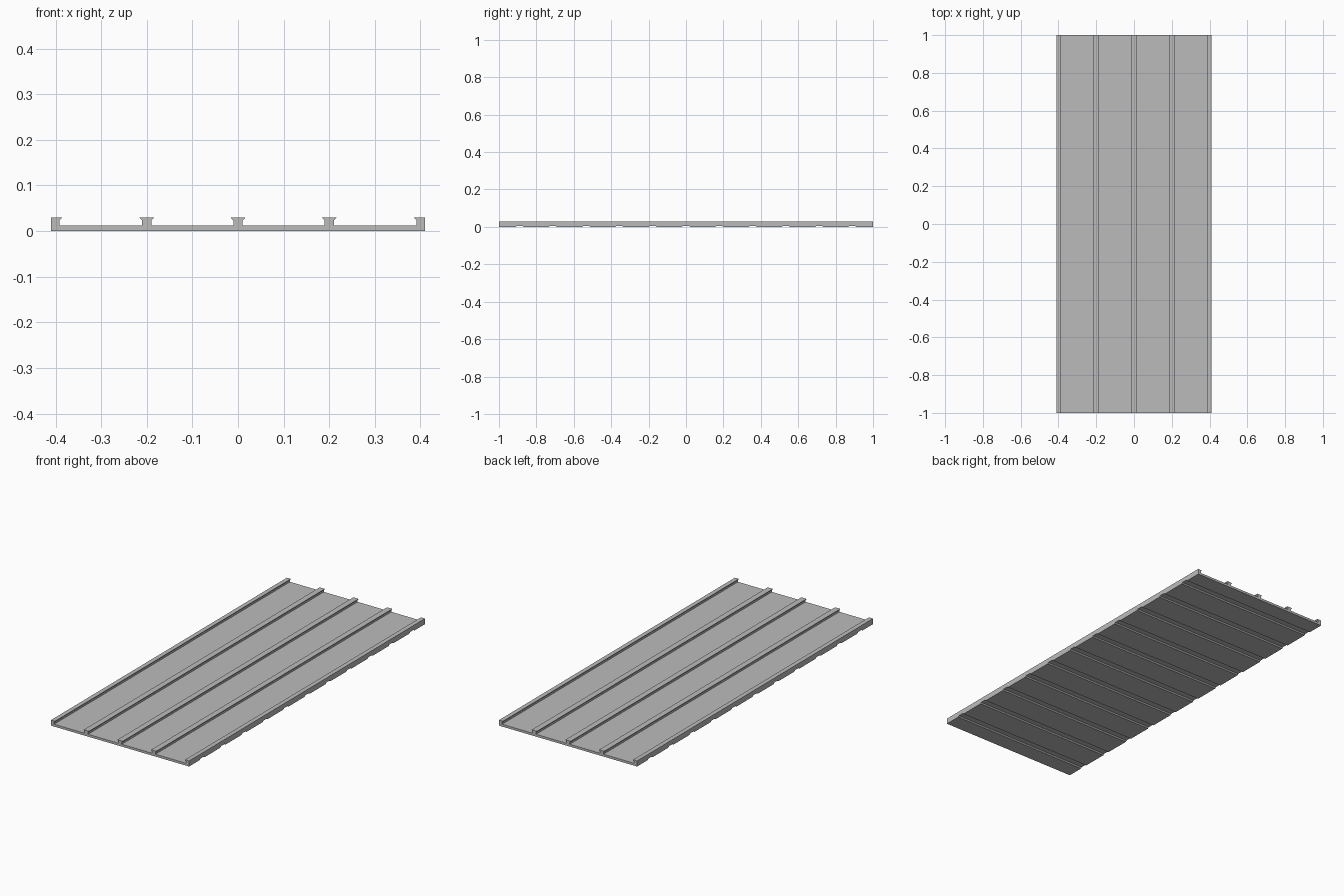
import bpy
import bmesh

cube = bpy.data.objects.get("Cube")
if cube:
    bpy.data.objects.remove(cube, do_unlink=True)

HALF_W, HALF_L = 0.41, 1.0
PLATE_TOP, RIB_TOP = 0.0125, 0.03
RIB_SPACING, GROOVE_SPACING = 0.2, 0.178

grey = bpy.data.materials.new("plain grey")
grey.use_nodes = True
colour = (0.5, 0.5, 0.5, 1.0)
grey.diffuse_color = colour
grey.node_tree.nodes["Principled BSDF"].inputs["Base Color"].default_value = colour


def prism(bm, start, end):
    """Close a solid between two matching outlines."""
    a = [bm.verts.new(p) for p in start]
    b = [bm.verts.new(p) for p in end]
    bm.faces.new(a)
    bm.faces.new(b[::-1])
    for i in range(len(a)):
        j = (i + 1) % len(a)
        bm.faces.new((a[j], a[i], b[i], b[j]))


def make_object(name, bm):
    bmesh.ops.recalc_face_normals(bm, faces=bm.faces)
    mesh = bpy.data.meshes.new(name)
    bm.to_mesh(mesh)
    bm.free()
    mesh.materials.append(grey)
    obj = bpy.data.objects.new(name, mesh)
    bpy.context.collection.objects.link(obj)
    return obj


# Undercut side of a rib: neck, flare and flat lip
flank = [(0.010, PLATE_TOP), (0.010, 0.023), (0.0155, 0.0285), (0.0155, RIB_TOP)]

# Cross-section: flat base, hooked edges and three dovetail ribs
profile = [(-HALF_W, 0), (HALF_W, 0), (HALF_W, RIB_TOP)]
edge = HALF_W - 0.0085
profile += [(edge - d, z) for d, z in reversed(flank)]
for x in (RIB_SPACING, 0, -RIB_SPACING):
    profile += [(x + d, z) for d, z in flank]
    profile += [(x - d, z) for d, z in reversed(flank)]
profile += [(-edge + d, z) for d, z in flank]
profile.append((-HALF_W, RIB_TOP))

bm = bmesh.new()
prism(bm, [(x, -HALF_L, z) for x, z in profile],
      [(x, HALF_L, z) for x, z in profile])
panel = make_object("ribbed_panel", bm)

# Shallow grooves across the underside
groove = [(-0.021, -0.003), (0.021, -0.003), (0.021, 0), (0.015, 0.006),
          (-0.015, 0.006), (-0.021, 0)]
bm = bmesh.new()
for i in range(-5, 6):
    y0 = i * GROOVE_SPACING
    prism(bm, [(-0.5, y0 + y, z) for y, z in groove],
          [(0.5, y0 + y, z) for y, z in groove])
cutter = make_object("groove_cutter", bm)
cutter.hide_render = True

# Cut the grooves, then discard the cutter
cut = panel.modifiers.new("grooves", 'BOOLEAN')
cut.operation = 'DIFFERENCE'
cut.solver = 'EXACT'
cut.object = cutter
bpy.context.view_layer.objects.active = panel
bpy.ops.object.modifier_apply(modifier=cut.name)
bpy.data.objects.remove(cutter, do_unlink=True)
